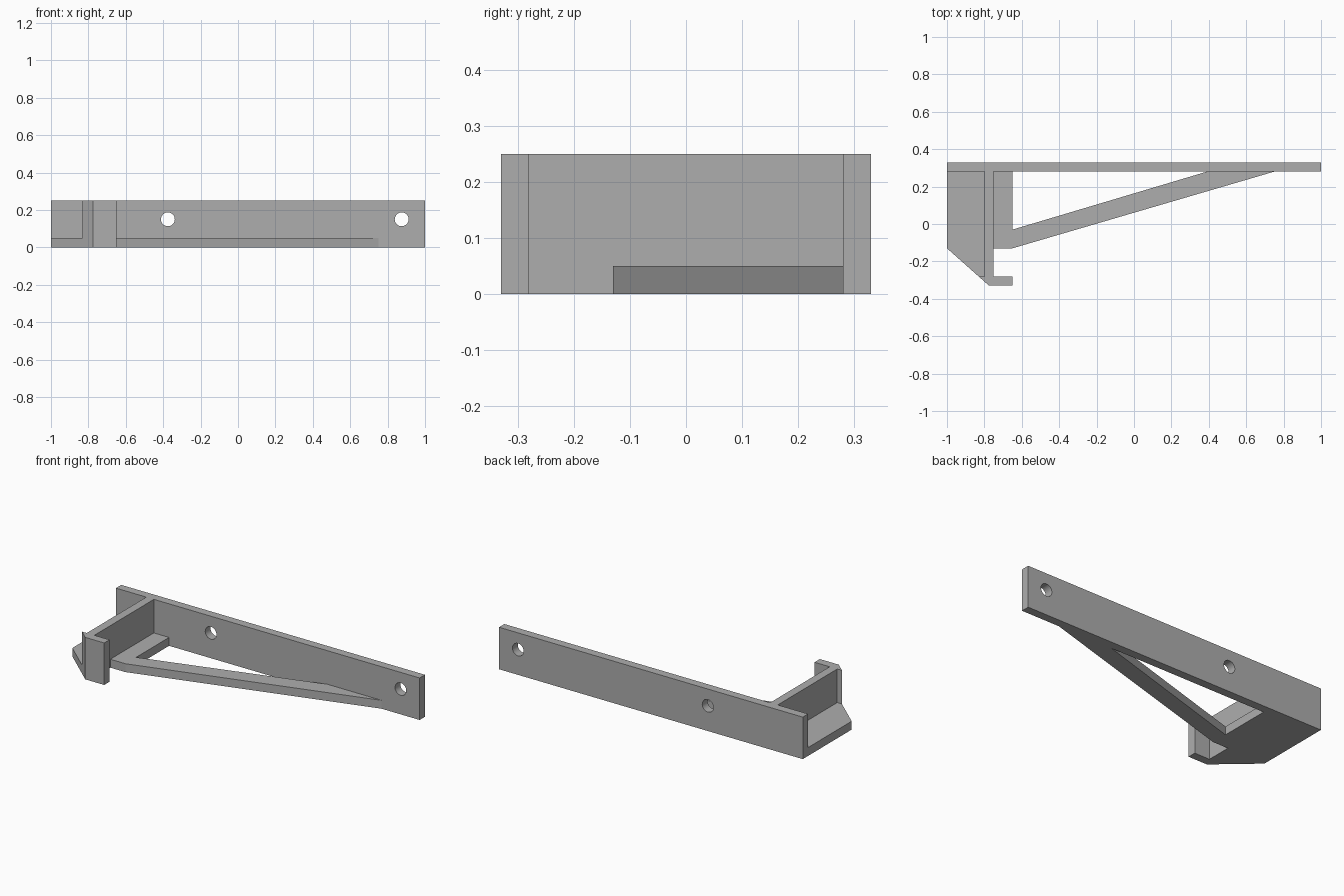
import bpy, bmesh, math

if "Cube" in bpy.data.objects:
    bpy.data.objects.remove(bpy.data.objects["Cube"])

grey = bpy.data.materials.new("plain grey")
grey.diffuse_color = (0.42, 0.42, 0.42, 1)
grey.use_nodes = True
grey.node_tree.nodes["Principled BSDF"].inputs["Base Color"].default_value = grey.diffuse_color


def prism(name, outline, height):
    """Extrude a plan outline (counter-clockwise) from z = 0."""
    bm = bmesh.new()
    face = bm.faces.new([bm.verts.new((x, y, 0)) for x, y in outline])
    top = bmesh.ops.extrude_face_region(bm, geom=[face])["geom"]
    bmesh.ops.translate(bm, vec=(0, 0, height),
                        verts=[v for v in top if isinstance(v, bmesh.types.BMVert)])
    bmesh.ops.recalc_face_normals(bm, faces=bm.faces)
    mesh = bpy.data.meshes.new(name)
    bm.to_mesh(mesh)
    bm.free()
    mesh.materials.append(grey)
    obj = bpy.data.objects.new(name, mesh)
    bpy.context.collection.objects.link(obj)
    return obj


# Tall frame: mounting plate, cross wall and front lip
frame = prism("mounting_frame", [
    (-1, 0.33), (-1, 0.28), (-0.8, 0.28), (-0.8, -0.28), (-0.831, -0.28),
    (-0.775, -0.33), (-0.65, -0.33), (-0.65, -0.28), (-0.75, -0.28),
    (-0.75, 0.28), (1, 0.28), (1, 0.33)], 0.25)

# Low shelf outside the wall, with its chamfered corner
prism("outer_shelf", [
    (-1, 0.28), (-1, -0.13), (-0.831, -0.28), (-0.8, -0.28), (-0.8, 0.28)], 0.05)

# Low shelf inside the wall, running into the diagonal brace
prism("inner_shelf_and_brace", [
    (-0.75, 0.28), (-0.75, -0.13), (-0.65, -0.13), (0.75, 0.28),
    (0.39, 0.28), (-0.65, -0.03), (-0.65, 0.28)], 0.05)

# Screw holes through the mounting plate
for x in (-0.375, 0.875):
    bpy.ops.mesh.primitive_cylinder_add(vertices=40, radius=0.037, depth=0.2,
                                        location=(x, 0.305, 0.15),
                                        rotation=(math.pi / 2, 0, 0))
    cutter = bpy.context.object
    cutter.name = "screw_hole_cutter"
    cutter.data.materials.append(grey)
    cut = frame.modifiers.new("screw_hole", 'BOOLEAN')
    cut.operation = 'DIFFERENCE'
    cut.solver = 'EXACT'
    cut.object = cutter
    bpy.context.view_layer.objects.active = frame
    bpy.ops.object.modifier_apply(modifier=cut.name)
    bpy.data.objects.remove(cutter)

# Smooth the hole walls while keeping the plate edges sharp
bpy.ops.object.select_all(action='DESELECT')
frame.select_set(True)
bpy.context.view_layer.objects.active = frame
bpy.ops.object.shade_smooth_by_angle(angle=math.radians(30))
